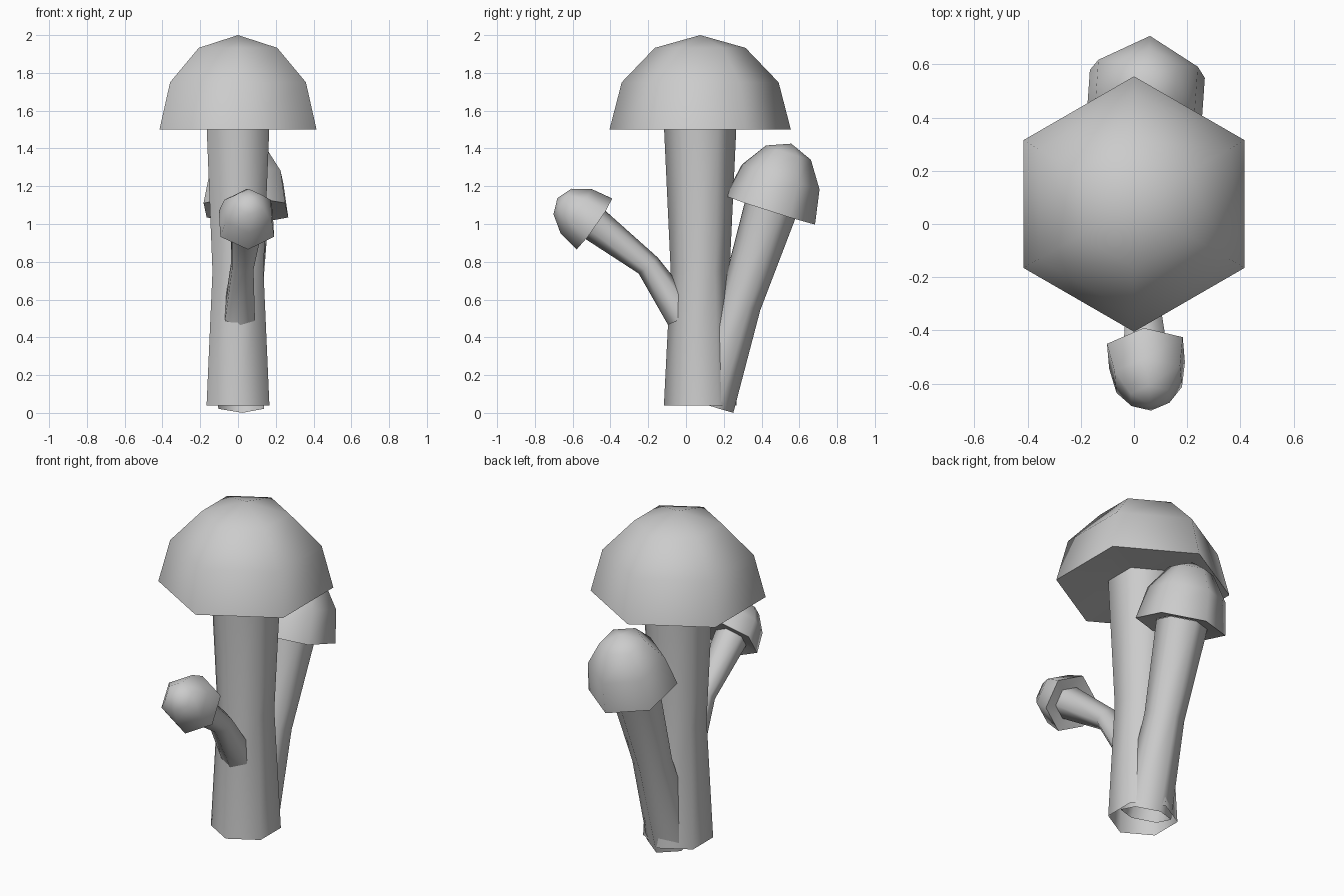
import bpy, bmesh
from math import sin, cos, pi, radians
from mathutils import Matrix, Vector

if "Cube" in bpy.data.objects:
    bpy.data.objects.remove(bpy.data.objects["Cube"])

SIDES = 6


def frame(yaw, tilt):
    return Matrix.Rotation(radians(yaw), 3, 'Z') @ Matrix.Rotation(radians(-tilt), 3, 'X')


def loft(name, rings):
    """Hexagonal skin through (centre, rotation, radius); radius 0 makes a point."""
    bm = bmesh.new()
    loops = []
    for centre, rot, r in rings:
        n = SIDES if r else 1
        loops.append([bm.verts.new(Vector(centre) + rot @ Vector(
            (r * cos(pi / 2 + 2 * pi * i / SIDES), r * sin(pi / 2 + 2 * pi * i / SIDES), 0)))
            for i in range(n)])
    for a, b in zip(loops, loops[1:]):
        for i in range(SIDES):
            j = (i + 1) % SIDES
            if len(b) == 1:
                bm.faces.new((a[i], a[j], b[0]))
            else:
                bm.faces.new((a[i], a[j], b[j], b[i]))
    me = bpy.data.meshes.new(name)
    bm.to_mesh(me)
    bm.free()
    ob = bpy.data.objects.new(name, me)
    bpy.context.collection.objects.link(ob)
    bpy.ops.object.select_all(action='DESELECT')
    bpy.context.view_layer.objects.active = ob
    ob.select_set(True)
    bpy.ops.object.shade_smooth_by_angle(angle=radians(70))
    return ob


# Cap profile: radius and height as fractions of rim radius and cap height
CAP = [(1, 0), (0.865, 0.5), (0.5, 0.865), (0, 1)]


def cap(name, rim, rot, radius, height, stem_r):
    rim, axis = Vector(rim), rot @ Vector((0, 0, 1))
    rings = [(rim + axis * height * 0.045, rot, stem_r * 0.98)]  # recessed underside
    rings += [(rim + axis * height * h, rot, radius * r) for r, h in CAP]
    loft(name, rings)


# Large mushroom
up = frame(0, 0)
loft("large_stem", [((0, .075, .04), up, .192), ((0, .075, .75), up, .156),
                    ((0, .075, 1.523), up, .192)])
cap("large_cap", (0, .075, 1.5), up, .48, .5, .192)

# Medium mushroom, leaning back
lean = frame(-4, 17.7)
base, axis = Vector((.013, .1175, .043)), lean @ Vector((0, 0, 1))
loft("medium_stem", [(base, lean, .14), (base + axis * .56, lean, .111),
                     (base + axis * 1.097, lean, .142)])
cap("medium_cap", base + axis * 1.081 + Vector((.006, 0, 0)), lean, .25, .37, .142)

# Small mushroom, bending forward from the large stem
tip = frame(5, -55)
rim = Vector((.045, -.485, 1.0))
loft("small_stem", [((.007, -.015, .51), frame(5, -29), .092),
                    ((.023, -.2, .78), frame(5, -40), .066),
                    (rim + tip @ Vector((0, 0, .011)), tip, .093)])
cap("small_cap", rim, tip, .165, .24, .093)
